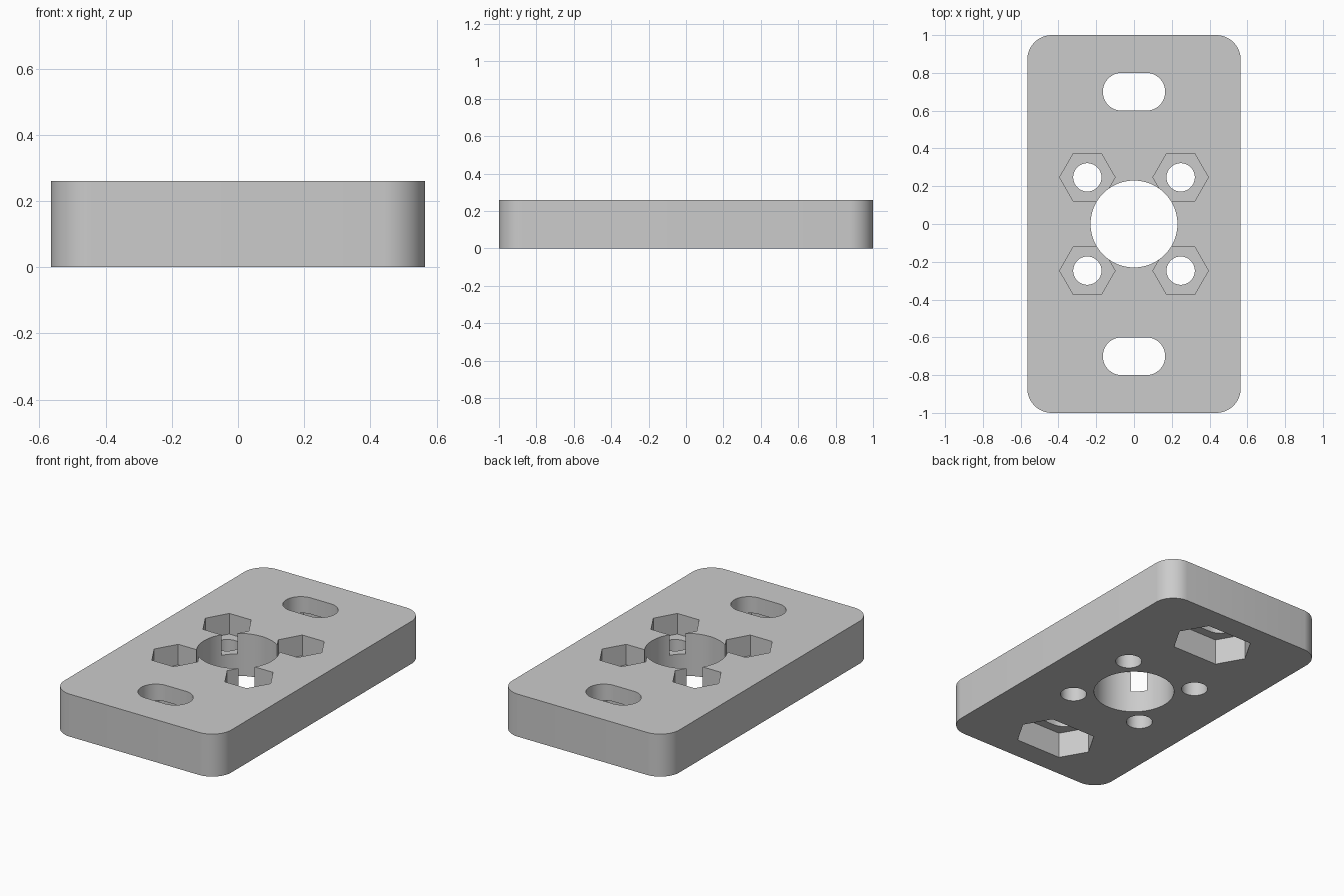
import bpy, bmesh, math

old = bpy.data.objects.get("Cube")
if old:
    bpy.data.objects.remove(old, do_unlink=True)

THICK = 0.26
OVER = 0.1  # overshoot of the cutters


def outline(sides, radius, spread_x=0, spread_y=0):
    """Regular polygon whose quadrants are pushed apart (slots, rounded plates)."""
    # round shapes start half a step in, so no point lies on an axis
    start = 0.5 if sides > 6 else 0
    points = []
    for i in range(sides):
        a = (i + start) * math.tau / sides
        x, y = radius * math.cos(a), radius * math.sin(a)
        points.append((x + math.copysign(spread_x, x), y + math.copysign(spread_y, y)))
    return points


def prism(name, points, z0, z1, at=(0, 0)):
    bm = bmesh.new()
    base = bm.faces.new([bm.verts.new((x + at[0], y + at[1], z0)) for x, y in points])
    top = bmesh.ops.extrude_face_region(bm, geom=[base])["geom"]
    verts = [v for v in top if isinstance(v, bmesh.types.BMVert)]
    bmesh.ops.translate(bm, verts=verts, vec=(0, 0, z1 - z0))
    bmesh.ops.recalc_face_normals(bm, faces=bm.faces)
    mesh = bpy.data.meshes.new(name)
    bm.to_mesh(mesh)
    bm.free()
    obj = bpy.data.objects.new(name, mesh)
    bpy.context.collection.objects.link(obj)
    return obj


# Rounded plate
plate = prism("mounting_plate", outline(64, 0.13, 0.435, 0.87), 0, THICK)

grey = bpy.data.materials.new("light_grey")
grey.use_nodes = True
colour = (0.6, 0.6, 0.6, 1)
grey.diffuse_color = colour
grey.node_tree.nodes["Principled BSDF"].inputs["Base Color"].default_value = colour
plate.data.materials.append(grey)

# Central bore
through = (-OVER, THICK + OVER)
cutters = [prism("centre_bore_cutter", outline(96, 0.23), *through)]

# Four screw holes with nut pockets sunk into the top
for sx in (-1, 1):
    for sy in (-1, 1):
        at = (sx * 0.247, sy * 0.247)
        cutters.append(prism("screw_hole_cutter", outline(48, 0.075), *through, at))
        cutters.append(prism("nut_pocket_cutter", outline(6, 0.147),
                             THICK - 0.126, THICK + OVER, at))

# Two slots with long nut pockets sunk into the underside
for sy in (-1, 1):
    at = (0, sy * 0.7)
    cutters.append(prism("slot_cutter", outline(64, 0.1, 0.065), *through, at))
    cutters.append(prism("slot_pocket_cutter", outline(6, 0.18, 0.065), -OVER, 0.16, at))

bpy.ops.object.select_all(action='DESELECT')
plate.select_set(True)
bpy.context.view_layer.objects.active = plate
for cutter in cutters:
    cutter.hide_render = True
    mod = plate.modifiers.new("cut", 'BOOLEAN')
    mod.operation = 'DIFFERENCE'
    mod.solver = 'EXACT'
    mod.object = cutter
    bpy.ops.object.modifier_apply(modifier=mod.name)
    bpy.data.objects.remove(cutter, do_unlink=True)

bpy.ops.object.shade_smooth_by_angle(angle=math.radians(30))
